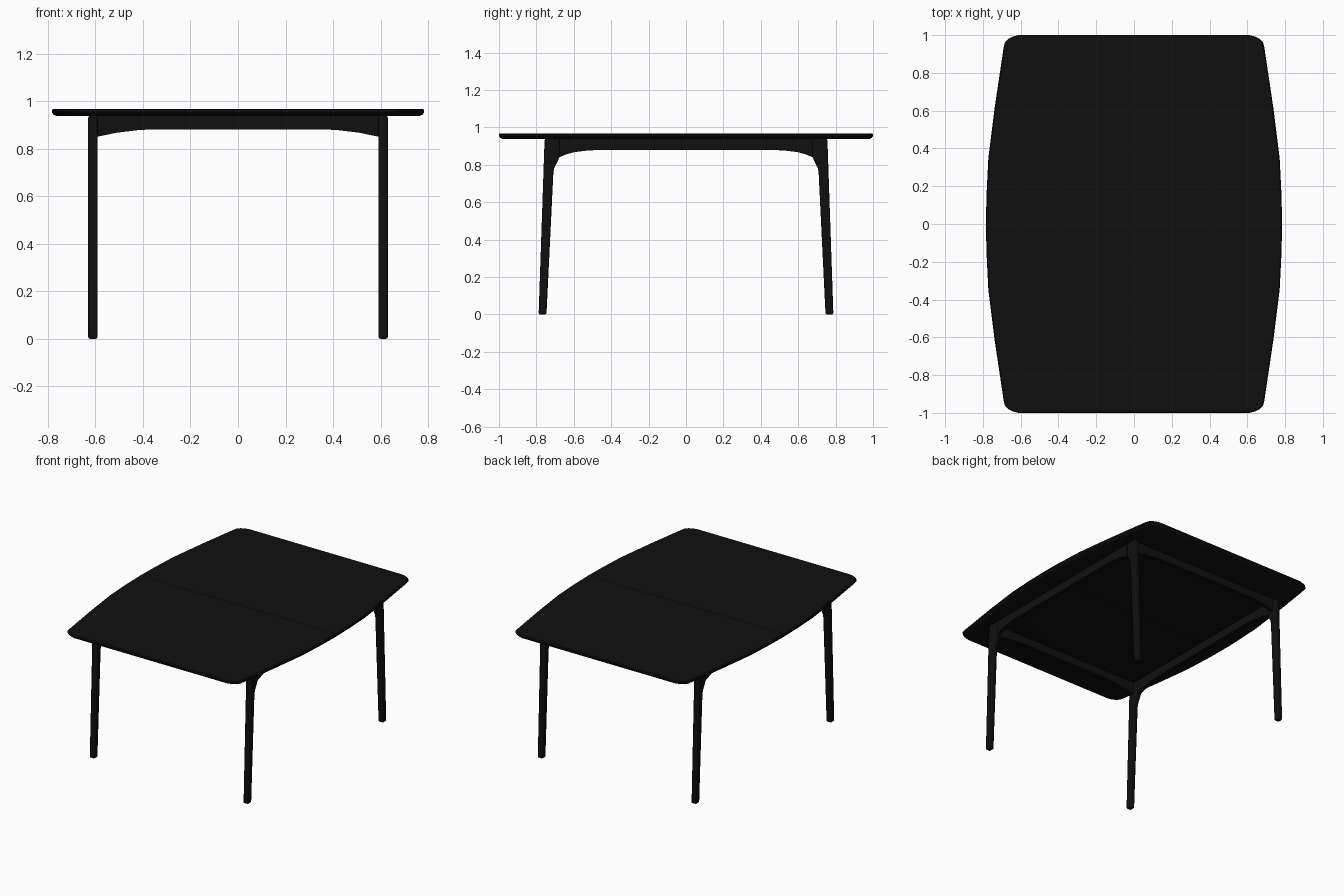
import bpy, bmesh

if "Cube" in bpy.data.objects:
    bpy.data.objects.remove(bpy.data.objects["Cube"])

TOP_Z, UNDER_Z = 0.968, 0.939

black = bpy.data.materials.new("black_lacquer")
black.diffuse_color = (0.005, 0.005, 0.005, 1)
black.use_nodes = True
black.node_tree.nodes["Principled BSDF"].inputs["Base Color"].default_value = black.diffuse_color


def finish(name, bm, bevel=0.0):
    bmesh.ops.recalc_face_normals(bm, faces=bm.faces)
    mesh = bpy.data.meshes.new(name)
    bm.to_mesh(mesh)
    bm.free()
    mesh.materials.append(black)
    ob = bpy.data.objects.new(name, mesh)
    bpy.context.collection.objects.link(ob)
    if bevel:
        mod = ob.modifiers.new("soft_edges", 'BEVEL')
        mod.width, mod.segments = bevel, 2
        mod.limit_method, mod.angle_limit = 'ANGLE', 0.9
    bpy.context.view_layer.objects.active = ob
    ob.select_set(True)
    bpy.ops.object.shade_smooth_by_angle(angle=0.6)
    ob.select_set(False)
    return ob


def loft(name, rings, bevel=0.0):
    """Closed solid through a stack of matching point rings."""
    bm = bmesh.new()
    loops = [[bm.verts.new(p) for p in ring] for ring in rings]
    for a, b in zip(loops, loops[1:]):
        n = len(a)
        for i in range(n):
            j = (i + 1) % n
            bm.faces.new((a[i], a[j], b[j], b[i]))
    bm.faces.new(loops[0])
    bm.faces.new(loops[-1])
    return finish(name, bm, bevel)


# Table top: two bowed leaves meeting at a seam, with an undercut rim
edge = [(0.784, 0.001), (0.781, 0.15), (0.771, 0.35), (0.737, 0.62), (0.690, 0.935),
        (0.684, 0.96), (0.667, 0.979), (0.643, 0.992), (0.612, 1.0)]
outline = edge + [(-x, y) for x, y in reversed(edge)]
rim = [(0.018, UNDER_Z), (0.007, 0.944), (0.0, 0.953), (0.0, 0.962), (0.005, TOP_Z)]
for s, side in ((-1, "front"), (1, "back")):
    loft(side + "_leaf", [[(x * (1 - d / 0.78), s * y * (1 - d), z) for x, y in outline]
                          for d, z in rim])

# Splayed legs with a bracket shoulder at the top
leg = [(0.746, 0), (0.788, 0), (0.756, UNDER_Z), (0.676, UNDER_Z), (0.676, 0.842),
       (0.690, 0.812), (0.704, 0.785), (0.709, 0.76)]
for sx, xn in ((-1, "left"), (1, "right")):
    for sy, yn in ((-1, "front"), (1, "back")):
        loft(f"{yn}_{xn}_leg", [[(sx * x, sy * y, z) for y, z in leg]
                                for x in (0.592, 0.631)], 0.008)

# Side aprons between the legs, with curved ends
arch = [(0.682, 0.839), (0.64, 0.856), (0.595, 0.868), (0.53, 0.876), (0.46, 0.88)]
profile = ([(-y, z) for y, z in arch] + arch[::-1]
           + [(0.682, UNDER_Z), (-0.682, UNDER_Z)])
for s, side in ((-1, "left"), (1, "right")):
    loft(side + "_apron", [[(s * x, y, z) for y, z in profile] for x in (0.599, 0.624)])

# End aprons, with the same softly arched lower edge
arch = [(0.597, 0.850), (0.51, 0.868), (0.41, 0.880), (0.30, 0.882)]
profile = ([(-x, z) for x, z in arch] + arch[::-1]
           + [(0.597, UNDER_Z), (-0.597, UNDER_Z)])
for s, side in ((-1, "front"), (1, "back")):
    loft(side + "_apron", [[(x, s * y, z) for x, z in profile] for y in (0.712, 0.737)])
